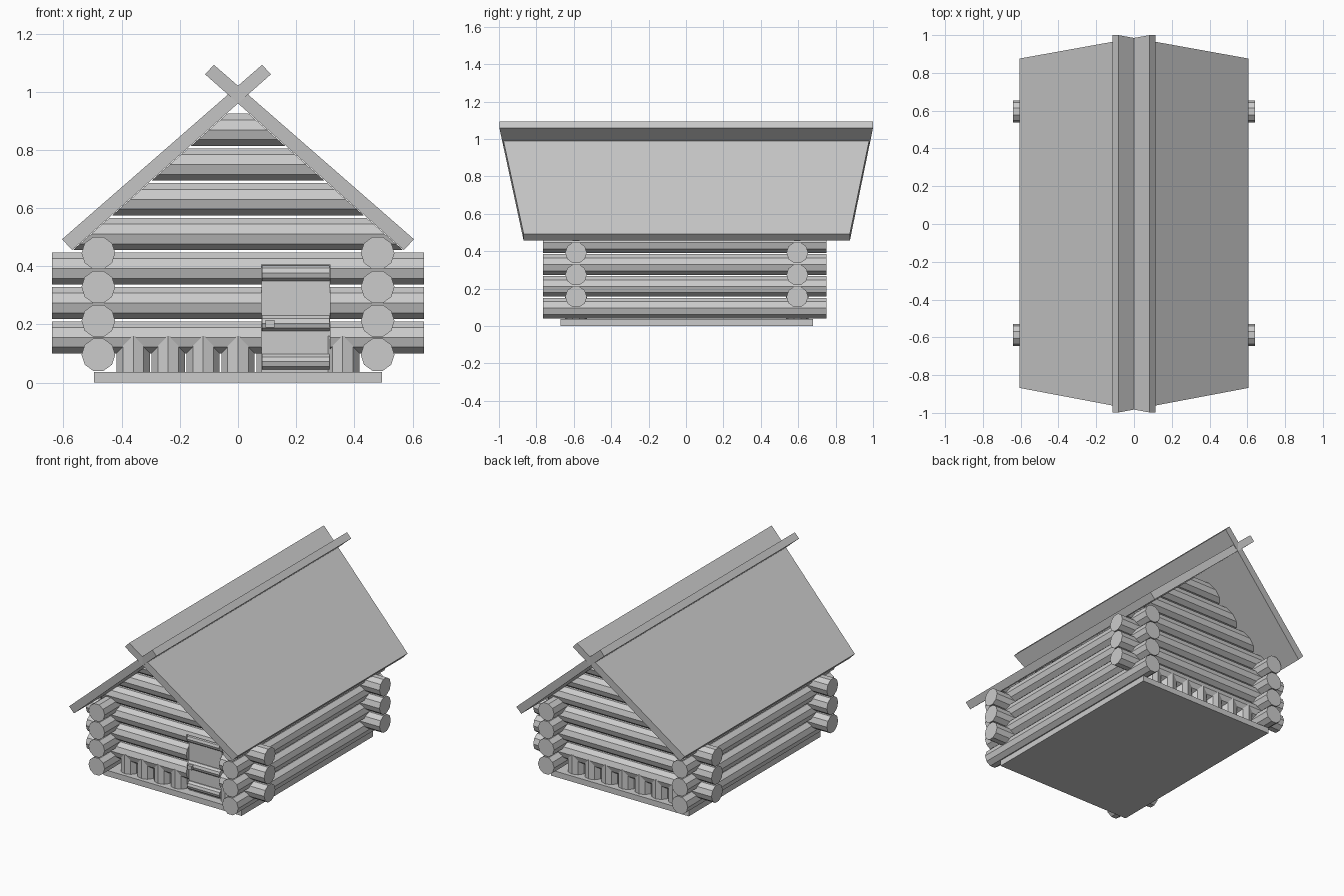
import bpy, bmesh, math
from mathutils import Vector, Matrix

if "Cube" in bpy.data.objects:
    bpy.data.objects.remove(bpy.data.objects["Cube"])

R = 0.058      # log radius
SIDES = 10
EAVE, SLOPE = 0.957, 0.883   # roof underside: z = EAVE - SLOPE*|x|


def finish(bm, name):
    bmesh.ops.recalc_face_normals(bm, faces=bm.faces)
    me = bpy.data.meshes.new(name)
    bm.to_mesh(me)
    bm.free()
    ob = bpy.data.objects.new(name, me)
    bpy.context.collection.objects.link(ob)
    return ob


def box(name, lo, hi):
    bm = bmesh.new()
    bmesh.ops.create_cube(bm, size=1)
    for v in bm.verts:
        v.co = [lo[i] + (v.co[i] + 0.5) * (hi[i] - lo[i]) for i in range(3)]
    return finish(bm, name)


def log(name, a, b, r=R, sides=SIDES, trim=False):
    """Flat-faced log from a to b; trim slices the ends along the roof."""
    bm = bmesh.new()
    a, b = Vector(a), Vector(b)
    d = b - a
    bmesh.ops.create_cone(bm, cap_ends=True, segments=sides, radius1=r, radius2=r, depth=d.length)
    if abs(d.z) > 0.01:
        rot = Matrix()
    elif abs(d.x) > abs(d.y):
        # quarter turns keep a corner of the section pointing up
        rot = Matrix.Rotation(math.pi / 2, 4, 'Y')
    else:
        rot = Matrix.Rotation(math.pi / 2, 4, 'X') @ Matrix.Rotation(math.pi / 2, 4, 'Z')
    bm.transform(Matrix.Translation((a + b) / 2) @ rot)
    if trim:
        for s in (-1, 1):
            res = bmesh.ops.bisect_plane(bm, geom=bm.verts[:] + bm.edges[:] + bm.faces[:],
                                         plane_co=(0, 0, EAVE), plane_no=(s * SLOPE, 0, 1),
                                         clear_outer=True)
            edges = [e for e in bm.edges if e.is_boundary]
            if edges:
                bmesh.ops.holes_fill(bm, edges=edges, sides=0)
    return finish(bm, name)


# Floor slab
box("floor_slab", (-0.495, -0.67, 0), (0.495, 0.678, 0.037))

# Side walls: four logs each, running front to back
for s, side in ((-1, "left"), (1, "right")):
    for i in range(4):
        z = 0.096 + i * 0.1165
        log(f"{side}_wall_log_{i}", (s * 0.48, -0.765, z), (s * 0.48, 0.75, z))

# Doorway cutter
cutter = box("doorway_cutter", (0.08, -0.8, 0.0), (0.316, -0.4, 0.406))
cutter.hide_render = True
cutter.hide_viewport = True
cutter.display_type = 'WIRE'

# Front and back walls, gables and foundation posts
for y, side in ((-0.588, "front"), (0.595, "back")):
    for i in range(3):
        z = 0.156 + i * 0.118
        ob = log(f"{side}_wall_log_{i}", (-0.64, y, z), (0.64, y, z))
        if side == "front":
            m = ob.modifiers.new("doorway", 'BOOLEAN')
            m.object, m.operation, m.solver = cutter, 'DIFFERENCE', 'EXACT'
    for i in range(4):
        z = 0.511 + i * 0.1195
        log(f"{side}_gable_log_{i}", (-0.7, y, z), (0.7, y, z), trim=True)
    for i in range(7):
        x = -0.36 + i * 0.12
        if side == "front" and 0.1 < x < 0.3:
            continue
        log(f"{side}_post_{i}", (x, y, 0.03), (x, y, 0.16), r=0.06)

# Door with rounded battens and a handle
box("door", (0.08, -0.615, 0.037), (0.316, -0.57, 0.406))
for i, z in enumerate((0.377, 0.204, 0.072)):
    log(f"door_batten_{i}", (0.082, -0.612, z), (0.314, -0.612, z), r=0.028)
box("door_handle", (0.095, -0.655, 0.19), (0.125, -0.635, 0.216))
box("door_handle_stem", (0.098, -0.64, 0.193), (0.108, -0.61, 0.213))

# Two crossing roof panels, longer at the ridge than at the eaves
profile = [(-0.57, 0.456), (-0.605, 0.493), (0.083, 1.093), (0.113, 1.06)]
for s, side in ((1, "left"), (-1, "right")):
    bm = bmesh.new()
    rings = []
    for front, ends in ((True, (-0.868, -0.998)), (False, (0.876, 1.0))):
        rings.append([bm.verts.new((s * x, ends[0] if k < 2 else ends[1], z))
                      for k, (x, z) in enumerate(profile)])
    bm.faces.new(rings[0])
    bm.faces.new(rings[1])
    for k in range(4):
        n = (k + 1) % 4
        bm.faces.new((rings[0][k], rings[0][n], rings[1][n], rings[1][k]))
    finish(bm, f"{side}_roof_panel")
